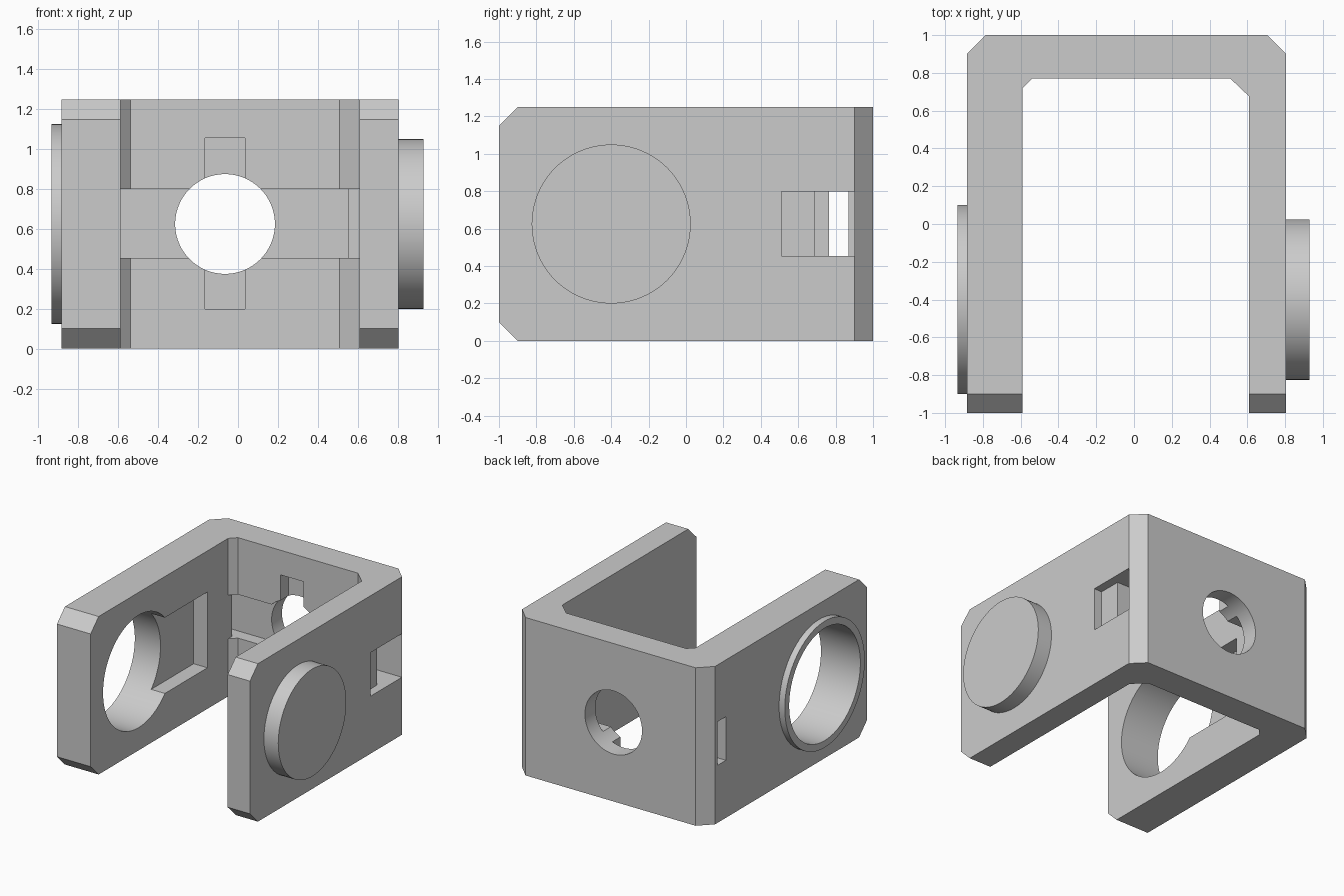
import bpy, bmesh
from math import radians
from mathutils import Matrix, Vector

cube = bpy.data.objects.get("Cube")
if cube:
    bpy.data.objects.remove(cube, do_unlink=True)

grey = bpy.data.materials.new("plain_grey")
grey.use_nodes = True
grey.diffuse_color = (0.6, 0.6, 0.6, 1)
grey.node_tree.nodes["Principled BSDF"].inputs["Base Color"].default_value = (0.6, 0.6, 0.6, 1)


def finish(name, bm):
    bmesh.ops.recalc_face_normals(bm, faces=bm.faces)
    mesh = bpy.data.meshes.new(name)
    bm.to_mesh(mesh)
    bm.free()
    mesh.materials.append(grey)
    obj = bpy.data.objects.new(name, mesh)
    bpy.context.collection.objects.link(obj)
    return obj


def prism(name, points, offset):
    bm = bmesh.new()
    face = bm.faces.new([bm.verts.new(p) for p in points])
    moved = bmesh.ops.extrude_face_region(bm, geom=[face])["geom"]
    verts = [g for g in moved if isinstance(g, bmesh.types.BMVert)]
    bmesh.ops.translate(bm, verts=verts, vec=offset)
    return finish(name, bm)


def box(name, xs, ys, zs):
    points = [(xs[0], y, z) for y, z in
              ((ys[0], zs[0]), (ys[1], zs[0]), (ys[1], zs[1]), (ys[0], zs[1]))]
    return prism(name, points, (xs[1] - xs[0], 0, 0))


def cylinder(name, axis, start, end, radius):
    start, end = Vector(start), Vector(end)
    turn = Matrix.Rotation(radians(90), 4, "Y" if axis == "x" else "X")
    bm = bmesh.new()
    bmesh.ops.create_cone(bm, cap_ends=True, segments=96, radius1=radius, radius2=radius,
                          depth=(end - start).length,
                          matrix=Matrix.Translation((start + end) / 2) @ turn)
    return finish(name, bm)


def combine(target, tool, operation):
    tool.hide_render = True
    mod = target.modifiers.new("cut", "BOOLEAN")
    mod.operation, mod.solver, mod.object = operation, "EXACT", tool
    bpy.ops.object.select_all(action="DESELECT")
    bpy.context.view_layer.objects.active = target
    target.select_set(True)
    bpy.ops.object.modifier_apply(modifier=mod.name)
    bpy.data.objects.remove(tool, do_unlink=True)


# U-shaped body with chamfered corners
outline = [(-0.885, -1), (-0.59, -1), (-0.59, 0.72), (-0.54, 0.77), (0.51, 0.77),
           (0.61, 0.675), (0.61, -1), (0.805, -1), (0.805, 0.9), (0.705, 1),
           (-0.785, 1), (-0.885, 0.9)]
bracket = prism("bracket", [(x, y, 0) for x, y in outline], (0, 0, 1.25))

# Chamfers on the arm tips
for z, zc in ((0, 0.1), (1.25, 1.15)):
    d = 0.1 if z else -0.1
    wedge = [(-1.2, -0.9 + 0.1, z + d), (-1.2, -1.1, z + d), (-1.2, -1.1, zc - d)]
    combine(bracket, prism("tip_cutter", wedge, (2.4, 0, 0)), "DIFFERENCE")

# Round bosses on both arms
cy, cz = -0.4, 0.625
combine(bracket, cylinder("ring_boss", "x", (-0.935, cy, cz), (-0.75, cy, cz), 0.5), "UNION")
combine(bracket, cylinder("disc_boss", "x", (0.7, cy, cz), (0.93, cy, cz), 0.425), "UNION")

# Bore, inner pocket, grooves and slots
band = (0.455, 0.8)
cutters = [
    cylinder("arm_bore", "x", (-1.1, cy, cz), (-0.4, cy, cz), 0.445),
    box("arm_pocket", (-0.71, -0.4), (cy, 0.46), (0.325, 0.925)),
    cylinder("back_bore", "y", (-0.065, 0.5, cz), (-0.065, 1.2, cz), 0.25),
    box("back_keyway", (-0.165, 0.035), (0.6, 0.87), (0.2, 1.055)),
    box("back_groove", (-0.59, 0.61), (0.6, 0.87), band),
    box("thin_slot", (-1.1, -0.5), (0.765, 0.87), band),
    box("side_slot", (0.555, 1.0), (0.69, 0.9), band),
    box("side_recess", (0.735, 1.0), (0.51, 0.9), band),
]
for cutter in cutters:
    combine(bracket, cutter, "DIFFERENCE")

bracket.select_set(True)
bpy.ops.object.shade_smooth_by_angle(angle=radians(25))
